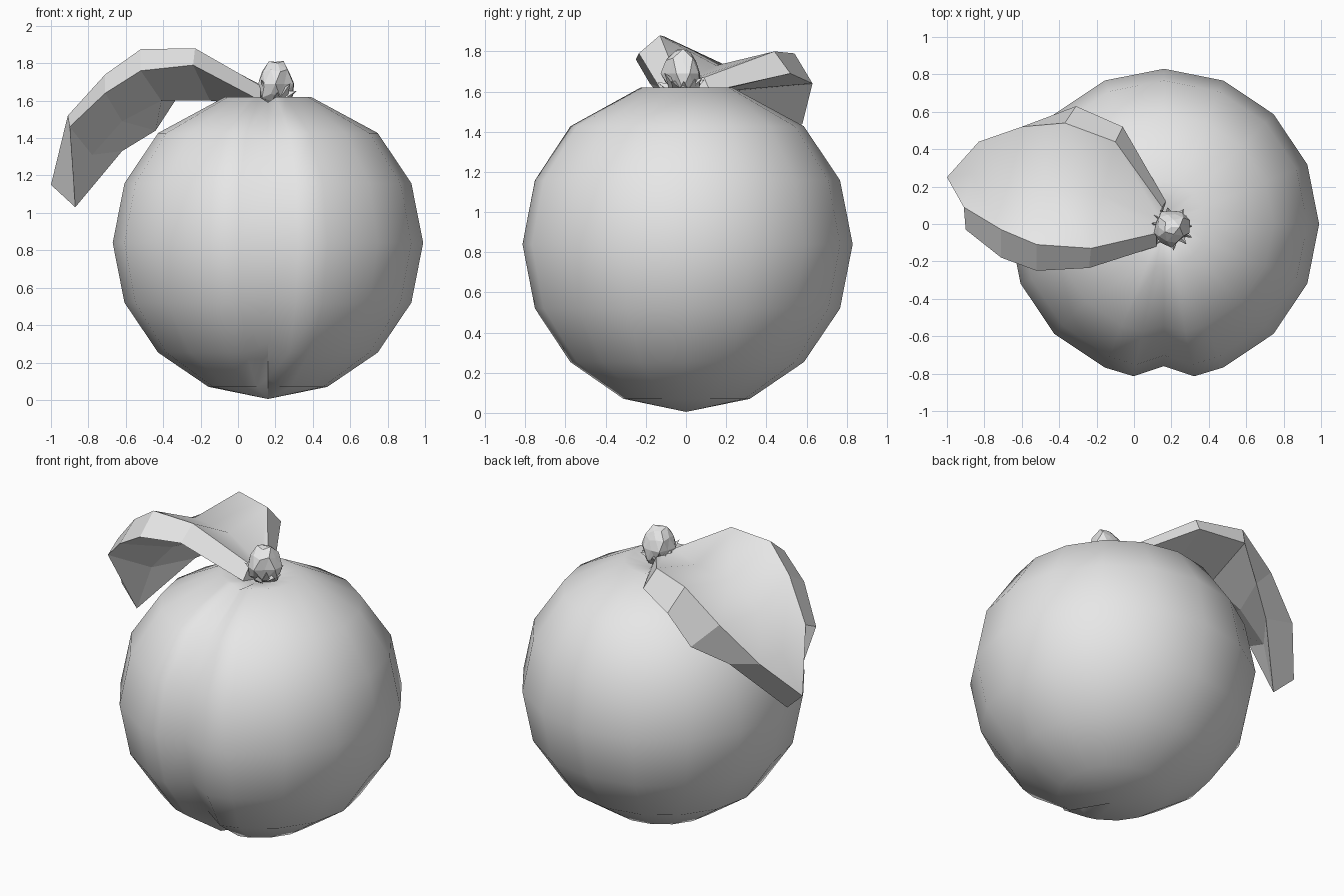
import bpy, bmesh, math, random
from mathutils import Vector

if "Cube" in bpy.data.objects:
    bpy.data.objects.remove(bpy.data.objects["Cube"])

random.seed(4)
grey = bpy.data.materials.new("plain grey")
grey.diffuse_color = (0.8, 0.8, 0.8, 1)
grey.use_nodes = True
grey.node_tree.nodes["Principled BSDF"].inputs["Base Color"].default_value = grey.diffuse_color


def make(name, bm, angle):
    bmesh.ops.recalc_face_normals(bm, faces=bm.faces)
    me = bpy.data.meshes.new(name)
    bm.to_mesh(me)
    bm.free()
    me.materials.append(grey)
    ob = bpy.data.objects.new(name, me)
    bpy.context.collection.objects.link(ob)
    bpy.ops.object.select_all(action='DESELECT')
    ob.select_set(True)
    bpy.context.view_layer.objects.active = ob
    if angle:
        bpy.ops.object.shade_smooth_by_angle(angle=math.radians(angle))
    return ob


# Fruit: lathed rings with one pinched front seam and a dimpled top
CX, CZ = 0.16, 0.84
rings = [(.318, .07), (.587, .253), (.767, .52), (.83, .84),
         (.767, 1.158), (.587, 1.427), (.23, 1.62), (.09, 1.59)]
seam = [.05, .07, .075, .07, .07, .065, .03, 0]
angles = sorted([i * 22.5 for i in range(16)] + [258.75, 281.25])
bm = bmesh.new()
rows = []
for (r, z), dent in zip(rings, seam):
    row = []
    for a in angles:
        t = math.radians(a)
        p = Vector((r * math.cos(t), r * math.sin(t), z - CZ))
        if a == 270:
            p -= p.normalized() * dent
        row.append(bm.verts.new(p + Vector((CX, 0, CZ))))
    rows.append(row)
n = len(angles)
for a, b in zip(rows, rows[1:]):
    for i in range(n):
        bm.faces.new((a[i], a[(i + 1) % n], b[(i + 1) % n], b[i]))
for row, z in ((rows[0], .005), (rows[-1], 1.57)):
    pole = bm.verts.new((CX, 0, z))
    for i in range(n):
        bm.faces.new((row[i], row[(i + 1) % n], pole))
make("fruit", bm, 60)

# Leaf: thick cupped blade; each station runs front edge, midrib, back edge
top = [((.12, -.05, 1.68), (.14, .02, 1.66), (.15, .09, 1.67)),
       ((-.23, -.13, 1.88), (-.17, .15, 1.73), (-.10, .44, 1.80)),
       ((-.52, -.11, 1.875), (-.45, .20, 1.73), (-.37, .54, 1.79)),
       ((-.71, -.03, 1.74), (-.68, .24, 1.60), (-.60, .52, 1.60)),
       ((-.91, .09, 1.52), (-.87, .27, 1.39), (-.83, .44, 1.38))]
low = [((.12, -.12, 1.60), (.14, .02, 1.57), (.17, .12, 1.60)),
       ((-.24, -.235, 1.79), (-.15, .15, 1.60), (-.06, .52, 1.69)),
       ((-.52, -.25, 1.76), (-.41, .20, 1.60), (-.31, .63, 1.64)),
       ((-.71, -.18, 1.64), (-.62, .22, 1.49), (-.44, .58, 1.44)),
       ((-.90, -.03, 1.46), (-.78, .24, 1.31), (-.62, .45, 1.33))]
bm = bmesh.new()
T = [[bm.verts.new(p) for p in s] for s in top]
L = [[bm.verts.new(p) for p in s] for s in low]
tip_t, tip_l = bm.verts.new((-1, .25, 1.15)), bm.verts.new((-.87, .22, 1.03))
for S, tip in ((T, tip_t), (L, tip_l)):
    for a, b in zip(S, S[1:]):
        for j in (0, 1):
            bm.faces.new((a[j], a[j + 1], b[j + 1], b[j]))
    for j in (0, 1):
        bm.faces.new((S[-1][j], S[-1][j + 1], tip))
for e in (0, 2):
    for i in range(4):
        bm.faces.new((T[i][e], T[i + 1][e], L[i + 1][e], L[i][e]))
    bm.faces.new((T[4][e], tip_t, tip_l, L[4][e]))
for j in (0, 1):
    bm.faces.new((T[0][j], T[0][j + 1], L[0][j + 1], L[0][j]))
# soften the upper blade only
upper = set(T[0] + T[1] + T[2] + T[3] + T[4] + [tip_t])
for f in bm.faces:
    f.smooth = all(v in upper for v in f.verts)
for e in bm.edges:
    e.smooth = all(f.smooth for f in e.link_faces)
make("leaf", bm, 0)

# Stem: crumpled faceted knob with torn flaps at its foot
bm = bmesh.new()
bmesh.ops.create_icosphere(bm, subdivisions=2, radius=1)
for v in bm.verts:
    k = random.uniform(.78, 1.1)
    taper = 1 - .25 * max(v.co.z, 0)
    v.co = Vector((.2 + v.co.x * .1 * k * taper, -.015 + v.co.y * .105 * k * taper,
                   1.69 + v.co.z * .135 * k))
for i in range(12):
    t = i * math.tau / 12 + random.uniform(-.2, .2)
    r = random.uniform(.1, .13)
    d, s = Vector((math.cos(t), math.sin(t), 0)), Vector((-math.sin(t), math.cos(t), 0))
    c = Vector((.2, -.015, 0))
    z = random.uniform(1.6, 1.64)
    p = [c + d * .07 + s * .025, c + d * .07 - s * .025, c + d * .045, c + d * r]
    for q, h in zip(p, (z, z, z + .04, z + random.uniform(.03, .08))):
        q.z = h
    v = [bm.verts.new(q) for q in p]
    for f in ((0, 1, 2), (0, 1, 3), (1, 2, 3), (2, 0, 3)):
        bm.faces.new([v[j] for j in f])
make("stem", bm, 0)
